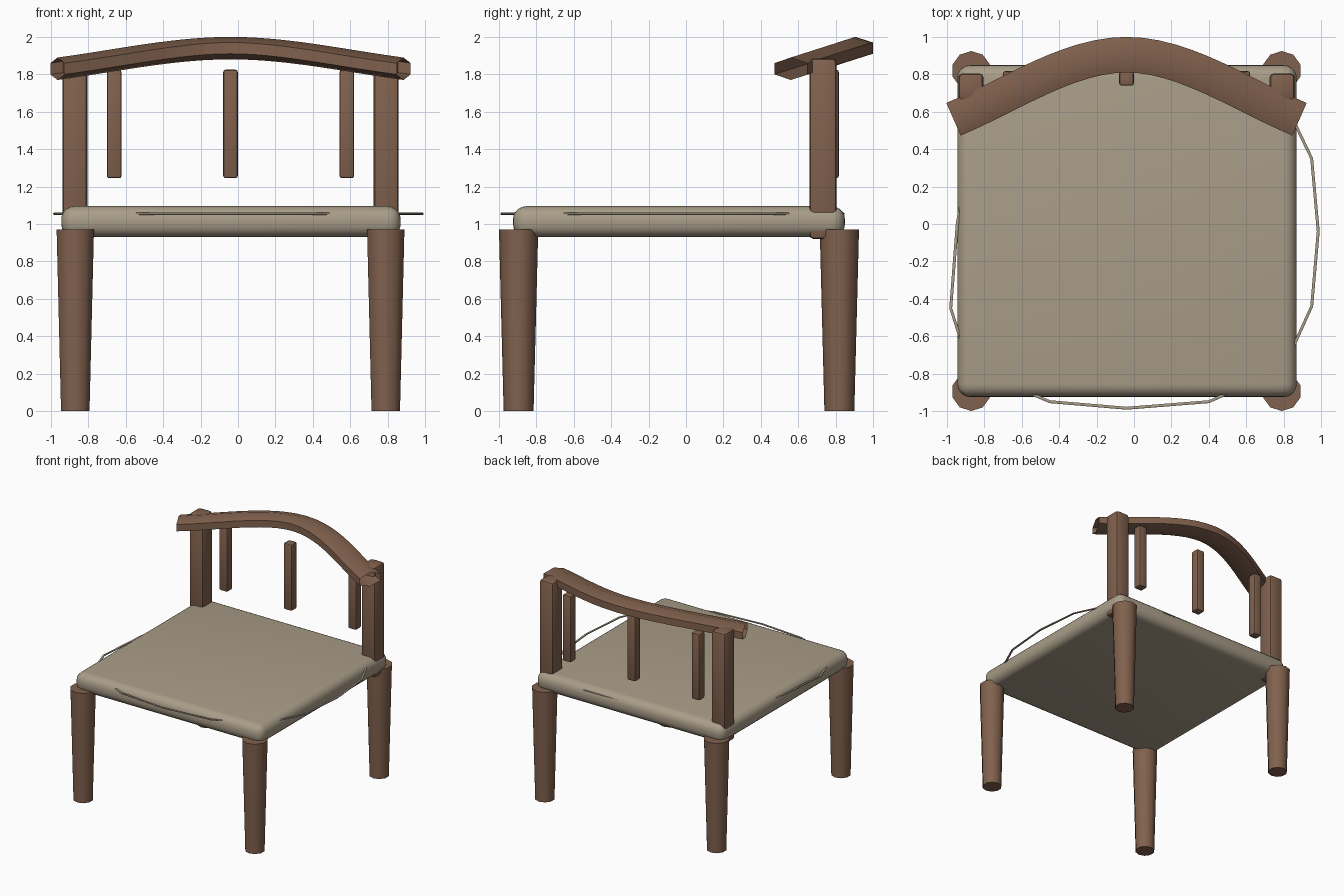
import bpy, bmesh, math
from mathutils import Vector

if "Cube" in bpy.data.objects:
    bpy.data.objects.remove(bpy.data.objects["Cube"])

CX = -0.04  # symmetry axis of the chair


def material(name, rgb):
    m = bpy.data.materials.new(name)
    m.diffuse_color = (*rgb, 1)
    m.use_nodes = True
    m.node_tree.nodes["Principled BSDF"].inputs["Base Color"].default_value = m.diffuse_color
    return m


WOOD = material("wood", (0.22, 0.12, 0.075))
FABRIC = material("fabric", (0.40, 0.34, 0.25))


def finish(name, bm, mat, angle=40):
    bmesh.ops.recalc_face_normals(bm, faces=bm.faces)
    me = bpy.data.meshes.new(name)
    bm.to_mesh(me)
    bm.free()
    me.materials.append(mat)
    ob = bpy.data.objects.new(name, me)
    bpy.context.collection.objects.link(ob)
    bpy.ops.object.select_all(action='DESELECT')
    ob.select_set(True)
    bpy.context.view_layer.objects.active = ob
    bpy.ops.object.shade_smooth_by_angle(angle=math.radians(angle))
    return ob


def box(name, lo, hi, bevel, segments, mat):
    bm = bmesh.new()
    bmesh.ops.create_cube(bm, size=1)
    for v in bm.verts:
        v.co = [(a + b) / 2 + c * (b - a) for a, b, c in zip(lo, hi, v.co)]
    bmesh.ops.bevel(bm, geom=bm.edges[:], offset=bevel, segments=segments,
                    profile=0.5, affect='EDGES')
    return finish(name, bm, mat)


def sweep(name, path, section, mat, cyclic=False):
    """Sweep a (side, up) section along a path, keeping up vertical."""
    bm = bmesh.new()
    n = len(path)
    rings = []
    for i, p in enumerate(path):
        a = path[(i - 1) % n] if cyclic else path[max(i - 1, 0)]
        b = path[(i + 1) % n] if cyclic else path[min(i + 1, n - 1)]
        side = (b - a).cross(Vector((0, 0, 1))).normalized()
        rings.append([bm.verts.new(p + side * s + Vector((0, 0, u))) for s, u in section])
    k = len(section)
    for i in range(n if cyclic else n - 1):
        r, q = rings[i], rings[(i + 1) % n]
        for j in range(k):
            bm.faces.new((r[j], r[(j + 1) % k], q[(j + 1) % k], q[j]))
    return finish(name, bm, mat, 65)


def hexagon(w, h):
    return [(w * math.sin(i * math.pi / 3), h * math.cos(i * math.pi / 3)) for i in range(6)]


# Cushioned seat
box("seat", (-0.945, -0.925, 0.93), (0.87, 0.85, 1.095), 0.07, 5, FABRIC)

# Tapered legs
for sx, side in ((-1, "left"), (1, "right")):
    for y, end in ((-0.895, "front"), (0.82, "back")):
        bm = bmesh.new()
        bmesh.ops.create_cone(bm, cap_ends=True, segments=10,
                              radius1=0.08, radius2=0.105, depth=0.97)
        bmesh.ops.translate(bm, verts=bm.verts, vec=(CX + sx * 0.83, y, 0.485))
        finish(f"{end}_leg_{side}", bm, WOOD)

    # Back posts, passing through the seat
    x = CX + sx * 0.832
    box(f"back_post_{side}", (x - 0.067, 0.66, 0.92), (x + 0.067, 0.805, 1.885), 0.022, 2, WOOD)

# Back slats
for i, x in enumerate((-0.622, 0, 0.622)):
    box(f"back_slat_{i + 1}", (CX + x - 0.039, 0.74, 1.245),
        (CX + x + 0.039, 0.817, 1.825), 0.012, 2, WOOD)

# Curved top rail, an open hexagonal tube
ctrl = [(-0.925, 0.56), (-0.615, 0.69), (-0.31, 0.905), (0, 0.905)]
half = []
for i in range(13):
    t = i / 12
    w = ((1 - t) ** 3, 3 * t * (1 - t) ** 2, 3 * t * t * (1 - t), t ** 3)
    x, y = (sum(a * c[k] for a, c in zip(w, ctrl)) for k in (0, 1))
    half.append((x, y, 1.83 + (y - 0.56) * 0.32))
path = half + [(-x, y, z) for x, y, z in reversed(half[:-1])]
sweep("top_rail", [Vector((CX + x, y, z)) for x, y, z in path], hexagon(0.11, 0.06), WOOD)

# Thin cord around the seat edge, partly sunk into the cushion
cord = [(-0.45, -0.95), (-0.04, -0.985), (0.40, -0.95), (0.74, -0.80), (0.85, -0.66),
        (0.95, -0.44), (0.985, -0.04), (0.95, 0.35), (0.84, 0.58), (0.68, 0.76),
        (0.38, 0.84), (-0.04, 0.83), (-0.45, 0.80), (-0.76, 0.66), (-0.88, 0.38),
        (-0.945, 0.0), (-0.98, -0.45), (-0.92, -0.64), (-0.76, -0.82)]
sweep("seat_cord", [Vector((x, y, 1.055)) for x, y in cord], hexagon(0.009, 0.007), FABRIC, True)
